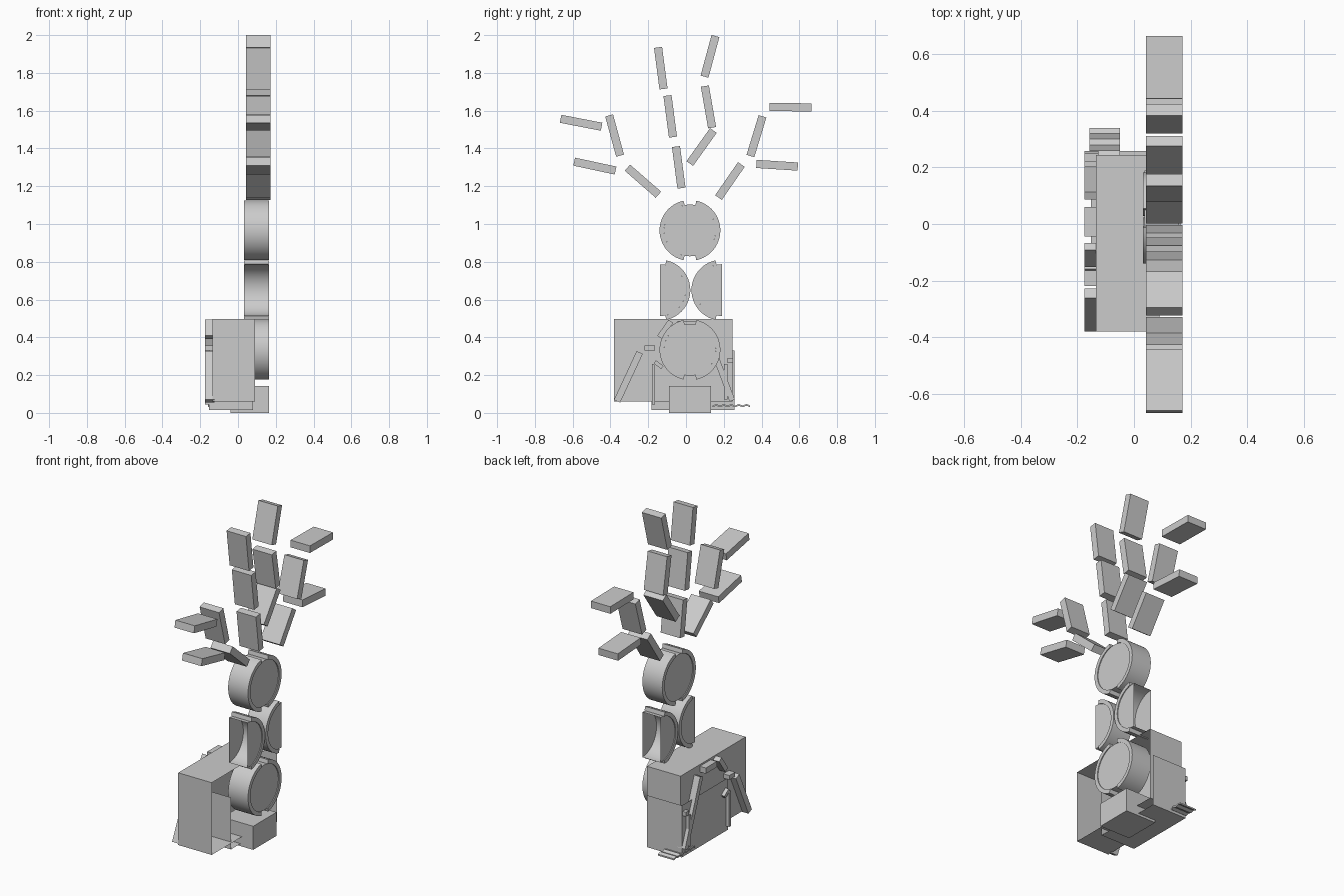
import bpy, bmesh, math
from math import sin, cos, pi
from mathutils import Vector

if "Cube" in bpy.data.objects:
    bpy.data.objects.remove(bpy.data.objects["Cube"])


def make(name, verts, faces, smooth=False):
    me = bpy.data.meshes.new(name)
    me.from_pydata([tuple(v) for v in verts], [], faces)
    bm = bmesh.new()
    bm.from_mesh(me)
    bmesh.ops.recalc_face_normals(bm, faces=bm.faces)
    bm.to_mesh(me)
    bm.free()
    ob = bpy.data.objects.new(name, me)
    bpy.context.collection.objects.link(ob)
    if smooth:
        bpy.ops.object.select_all(action='DESELECT')
        ob.select_set(True)
        bpy.context.view_layer.objects.active = ob
        bpy.ops.object.shade_smooth_by_angle(angle=math.radians(30))
    return ob


def prism(name, pts, x0, x1, caps=True, closed=True, smooth=False):
    """Extrude a (y, z) outline along x."""
    n = len(pts)
    verts = [(x0, *p) for p in pts] + [(x1, *p) for p in pts]
    faces = [(i, (i + 1) % n, (i + 1) % n + n, i + n)
             for i in range(n if closed else n - 1)]
    if caps:
        faces += [tuple(range(n)), tuple(range(2 * n - 1, n - 1, -1))]
    return make(name, verts, faces, smooth)


def bar(name, a, b, w, x0, x1):
    """Rectangular bar running from a to b in the y-z plane."""
    a, b = Vector(a), Vector(b)
    d = (b - a).normalized()
    s = Vector((-d.y, d.x)) * w / 2
    return prism(name, [a + s, b + s, b - s, a - s], x0, x1)


def block(name, x, y, z):
    return prism(name, [(y[0], z[0]), (y[1], z[0]), (y[1], z[1]), (y[0], z[1])], *x)


def open_box(name, x, y, z, top):
    """Thin shell open towards +x, with or without its top."""
    v = [(a, b, c) for a in x for b in y for c in z]
    f = [(0, 1, 3, 2), (0, 1, 5, 4), (2, 3, 7, 6), (0, 2, 6, 4)]
    if top:
        f.append((1, 3, 7, 5))
    return make(name, v, f)


# half drum: raised rim arc around a hollow inner shell with recessed end plates
R, RI = 0.161, 0.137


def half_drum(name, cy, cz, side):
    n, gap = 24, 0.21

    def arc(r, lim):
        return [(cy + side * r * cos(-lim + 2 * lim * i / n),
                 cz + r * sin(-lim + 2 * lim * i / n)) for i in range(n + 1)]
    prism(name + "_rim", arc(R, pi / 2 - gap) + arc(RI, pi / 2 - gap)[::-1],
          0.032, 0.165, smooth=True)
    prism(name + "_shell", arc(RI, pi / 2), 0.037, 0.16, closed=False, smooth=True)


for nm, cz in (("upper_drum", 0.966), ("lower_drum", 0.334)):
    for s in (-1, 1):
        half_drum(nm, 0.021, cz, s)
half_drum("middle_half_drum", -0.138, 0.65, 1)
half_drum("middle_half_drum", 0.19, 0.65, -1)

# branching twigs above the drums
twigs = [((-.148, 1.935), (-.119, 1.715)), ((-.098, 1.68), (-.069, 1.46)),
         ((-.053, 1.41), (-.024, 1.19)), ((.156, 1.995), (.098, 1.78)),
         ((.1, 1.73), (.138, 1.51)), ((.145, 1.495), (.02, 1.32)),
         ((.293, 1.315), (.172, 1.14)), ((.405, 1.57), (.341, 1.36)),
         ((.443, 1.62), (.665, 1.617)), ((.373, 1.318), (.592, 1.304)),
         ((-.664, 1.557), (-.447, 1.515)), ((-.407, 1.575), (-.349, 1.362)),
         ((-.592, 1.33), (-.373, 1.283)), ((-.31, 1.298), (-.146, 1.155))]
for a, b in twigs:
    bar("twig", a, b, 0.043, 0.042, 0.172)

# base and open housings behind the lower drum
block("base_block", (-0.04, 0.165), (-0.09, 0.133), (0, 0.143))
open_box("tall_housing", (-0.135, 0.09), (-0.38, 0.245), (0.06, 0.498), True)
open_box("low_housing", (-0.153, 0.08), (-0.182, 0.258), (0.015, 0.33), False)

# struts on the rear of the housing
struts = [((-.245, .32), (-.365, .062), .036), ((-.22, .343), (-.165, .343), .026),
          ((-.08, .485), (-.14, .4), .03), ((.06, .47), (-.045, .47), .035),
          ((.1, .45), (.245, .065), .03), ((-.172, .045), (-.172, .26), .018),
          ((.21, .07), (.21, .26), .018), ((.22, .278), (.25, .278), .026),
          ((-.165, .27), (-.125, .24), .02)]
for a, b, w in struts:
    bar("rear_strut", a, b, w, -0.175, -0.125)

# wavy strip sticking out at the back
wave_y = [0.14 + 0.2 * i / 10 for i in range(11)]
lower = [(y, 0.03 + 0.008 * (i % 2)) for i, y in enumerate(wave_y)]
upper = [(y, z + 0.009) for y, z in lower]
prism("wavy_strip", lower + upper[::-1], -0.158, -0.05)
